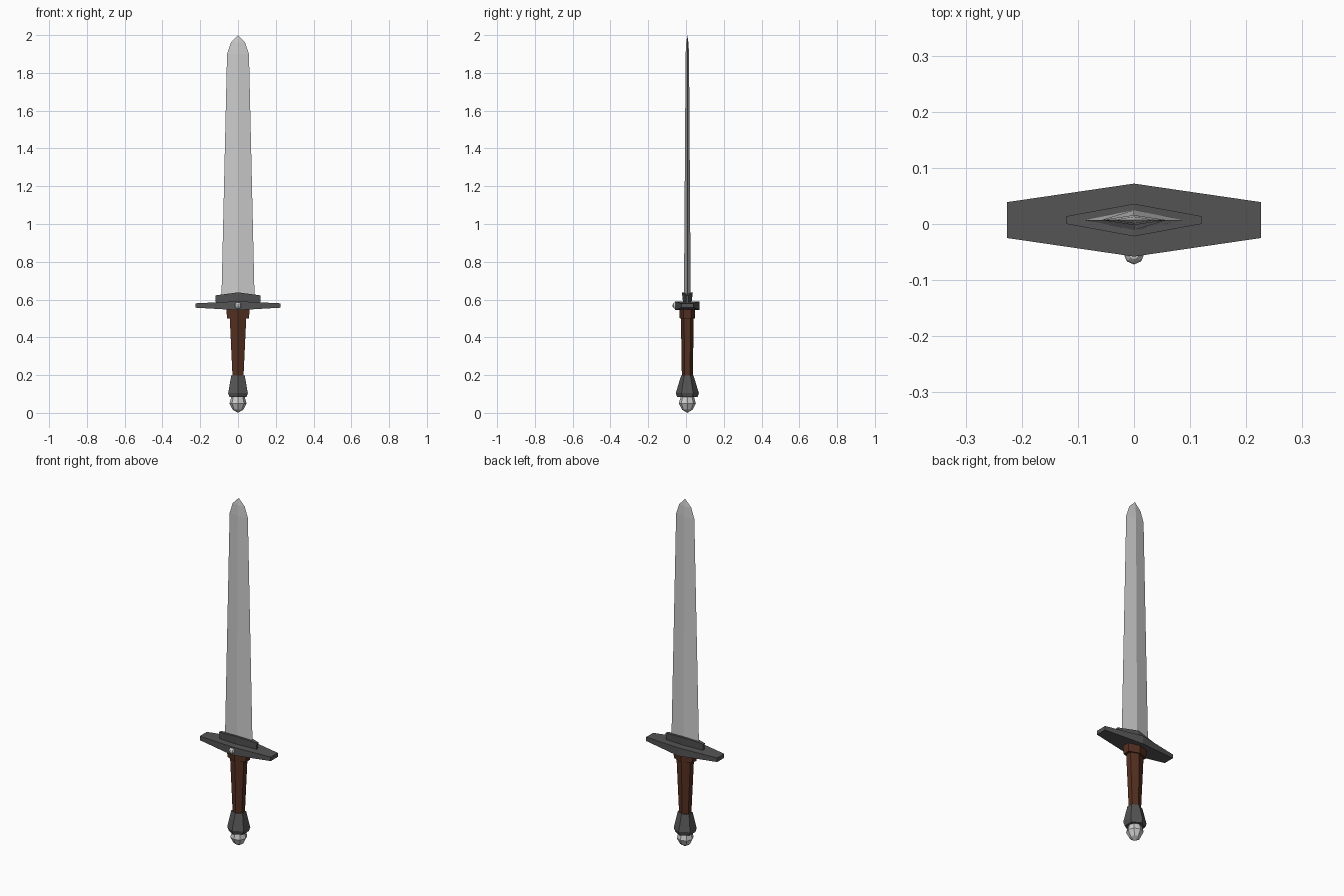
import bpy, bmesh, math

if "Cube" in bpy.data.objects:
    bpy.data.objects.remove(bpy.data.objects["Cube"])

YC = 0.007  # the sword body sits slightly behind centre because of the front stud


def material(name, rgb):
    m = bpy.data.materials.new(name)
    m.diffuse_color = (*rgb, 1)
    m.use_nodes = True
    m.node_tree.nodes["Principled BSDF"].inputs["Base Color"].default_value = m.diffuse_color
    return m


dark = material("dark_metal", (0.09, 0.09, 0.09))
leather = material("brown_leather", (0.09, 0.03, 0.015))


def finish(name, bm, mat):
    bmesh.ops.remove_doubles(bm, verts=bm.verts, dist=0.0002)
    bmesh.ops.recalc_face_normals(bm, faces=bm.faces)
    me = bpy.data.meshes.new(name)
    bm.to_mesh(me)
    bm.free()
    if mat:
        me.materials.append(mat)
    ob = bpy.data.objects.new(name, me)
    bpy.context.collection.objects.link(ob)
    return ob


def hex_loft(name, sections, mat=None):
    """Loft six-sided rings: (half x, half y at middle, half y at ends, z middle, z ends)."""
    bm = bmesh.new()
    rings = []
    for hx, hy, ey, zm, ze in sections:
        pts = [(0, -hy, zm), (hx, -ey, ze), (hx, ey, ze),
               (0, hy, zm), (-hx, ey, ze), (-hx, -ey, ze)]
        rings.append([bm.verts.new((x, y + YC, z)) for x, y, z in pts])
    for a, b in zip(rings, rings[1:]):
        for i in range(6):
            j = (i + 1) % 6
            bm.faces.new((a[i], a[j], b[j], b[i]))
    # caps are folded along the middle line
    for r in (rings[0], rings[-1]):
        bm.faces.new(r[:4])
        bm.faces.new((r[3], r[4], r[5], r[0]))
    return finish(name, bm, mat)


def level(hx, hy, z, ratio=0.5):
    return (hx, hy, hy * ratio, z, z)


# Blade: diamond section tapering to a faceted point
hex_loft("blade", [level(hx, hy, z, 0) for hx, hy, z in (
    (0.088, 0.018, 0.59), (0.058, 0.009, 1.90), (0.038, 0.006, 1.96), (0, 0, 2.0))])

# Collar at the blade root
hex_loft("blade_collar", [(0.117, 0.022, 0.006, 0.58, 0.575),
                          (0.12, 0.029, 0.007, 0.638, 0.622)], dark)

# Cross guard
hex_loft("cross_guard", [(0.226, 0.065, 0.032, 0.544, 0.557),
                         (0.226, 0.065, 0.032, 0.591, 0.58)], dark)

# Grip and its upper ring
hex_loft("grip_ring", [level(0.058, 0.040, 0.50), level(0.062, 0.042, 0.556)], leather)
hex_loft("grip", [level(0.029, 0.029, 0.19), level(0.044, 0.034, 0.51)], leather)

# Pommel
hex_loft("pommel", [level(0.045, 0.054, 0.083), level(0.052, 0.061, 0.105),
                    level(0.036, 0.033, 0.197)], dark)

# Faceted ball under the pommel, spun from a profile
bm = bmesh.new()
profile = [(0, 0), (0.028, 0.017), (0.045, 0.05), (0.034, 0.09)]
vs = [bm.verts.new((r, YC, z)) for r, z in profile]
es = [bm.edges.new(p) for p in zip(vs, vs[1:])]
bmesh.ops.spin(bm, geom=vs + es, cent=(0, YC, 0), axis=(0, 0, 1),
               angle=math.tau, steps=8, use_duplicate=False)
finish("pommel_ball", bm, None)

# Round stud on the front of the guard
bm = bmesh.new()
bmesh.ops.create_uvsphere(bm, u_segments=8, v_segments=6, radius=0.018)
bmesh.ops.translate(bm, verts=bm.verts, vec=(0, -0.054, 0.568))
finish("guard_stud", bm, None)
